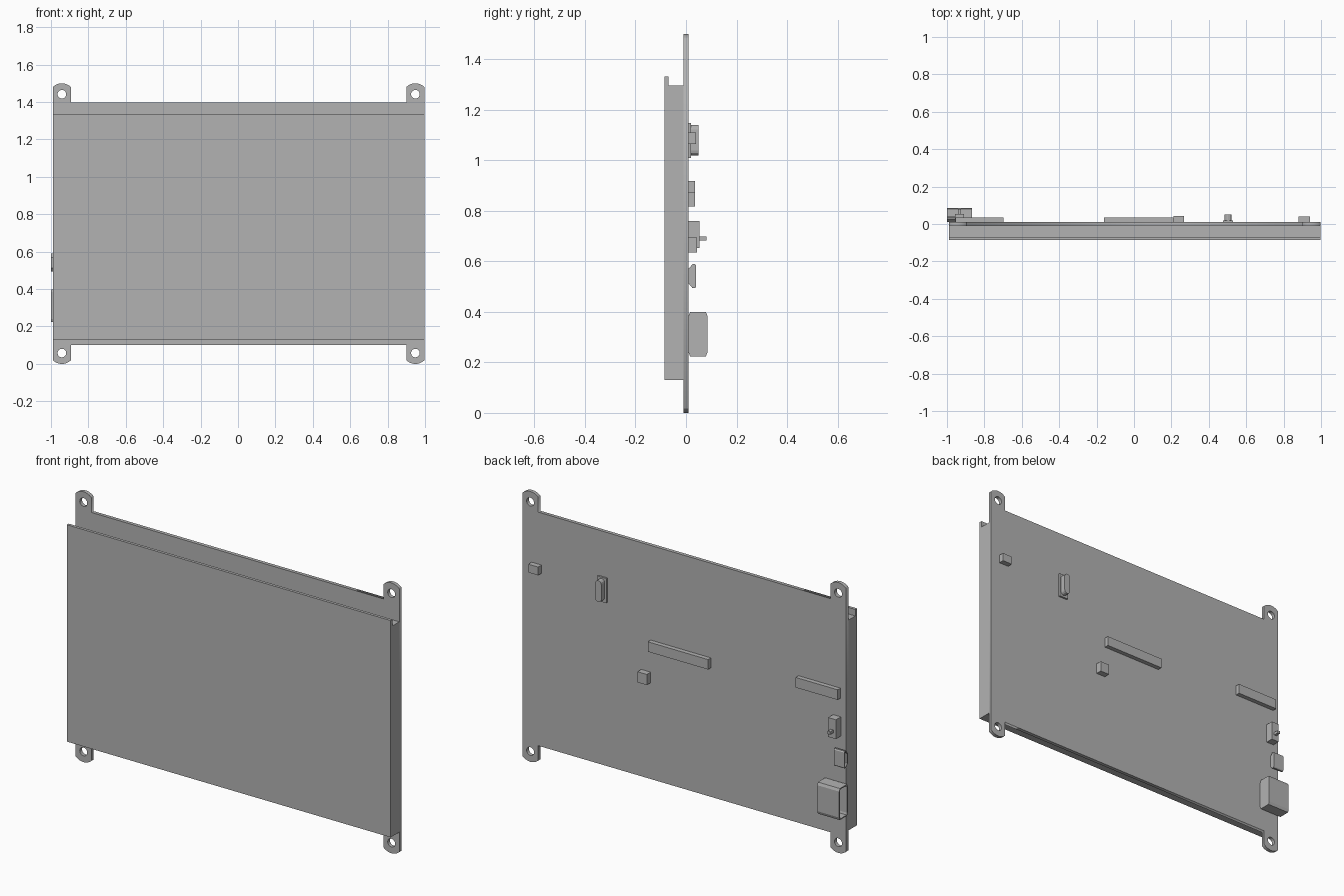
import bpy, bmesh, math
from mathutils import Matrix

old = bpy.data.objects.get("Cube")
if old:
    bpy.data.objects.remove(old, do_unlink=True)

grey = bpy.data.materials.new("plain grey")
grey.use_nodes = True
grey.diffuse_color = (0.45, 0.45, 0.45, 1)
grey.node_tree.nodes["Principled BSDF"].inputs["Base Color"].default_value = (0.45, 0.45, 0.45, 1)


def add_object(name, bm):
    bmesh.ops.recalc_face_normals(bm, faces=bm.faces)
    mesh = bpy.data.meshes.new(name)
    bm.to_mesh(mesh)
    bm.free()
    mesh.materials.append(grey)
    obj = bpy.data.objects.new(name, mesh)
    bpy.context.collection.objects.link(obj)
    return obj


def prism_x(name, profile, x0, x1, recess=None):
    """Extrude a (y, z) profile along x; recess = (wall, depth) hollows the x0 end."""
    bm = bmesh.new()
    end = bm.faces.new([bm.verts.new((x0, y, z)) for y, z in profile])
    far = [bm.verts.new((x1, y, z)) for y, z in profile]
    bm.faces.new(far)
    near = list(end.verts)
    for i in range(len(near)):
        j = (i + 1) % len(near)
        bm.faces.new((near[i], near[j], far[j], far[i]))
    bmesh.ops.recalc_face_normals(bm, faces=bm.faces)
    if recess:
        wall, depth = recess
        bmesh.ops.inset_region(bm, faces=[end], thickness=wall)
        inner = bmesh.ops.extrude_face_region(bm, geom=[end])["geom"]
        verts = [v for v in inner if isinstance(v, bmesh.types.BMVert)]
        bmesh.ops.translate(bm, verts=verts, vec=(depth, 0, 0))
        if end.is_valid:
            bmesh.ops.delete(bm, geom=[end], context='FACES_ONLY')
    return add_object(name, bm)


def box(name, x0, x1, y0, y1, z0, z1):
    return prism_x(name, [(y0, z0), (y1, z0), (y1, z1), (y0, z1)], x0, x1)


def rounded_post(name, x0, x1, y0, y1, z0, z1, steps=6):
    """Upright slot-shaped block with round ends, standing out along y."""
    cx, r = (x0 + x1) / 2, (x1 - x0) / 2
    bm = bmesh.new()
    ring = []
    for cz, start in ((z1 - r, 0), (z0 + r, math.pi)):
        for i in range(steps + 1):
            a = start + math.pi * i / steps
            ring.append(bm.verts.new((cx + r * math.cos(a), y0, cz + r * math.sin(a))))
    face = bm.faces.new(ring)
    top = bmesh.ops.extrude_face_region(bm, geom=[face])["geom"]
    bmesh.ops.translate(bm, verts=[v for v in top if isinstance(v, bmesh.types.BMVert)],
                        vec=(0, y1 - y0, 0))
    return add_object(name, bm)


# Circuit board: flat outline with four arched ears and mounting holes
LEFT, RIGHT, LOW, HIGH, EAR = -0.99, 0.997, 0.104, 1.398, 0.097
MID_Z = 0.75


def ear(inner_x, outer_x):
    """Top ear outline from inner_x to outer_x."""
    cx, half = (inner_x + outer_x) / 2, (outer_x - inner_x) / 2
    rad, base = 0.069, 1.431
    sweep = math.asin(half / rad)
    pts = [(inner_x, HIGH)]
    for i in range(13):
        a = sweep * (i / 6 - 1)
        pts.append((cx + rad * math.sin(a), base + rad * math.cos(a)))
    return pts + [(outer_x, HIGH)]


upper = ear(LEFT, LEFT + EAR)[1:] + ear(RIGHT - EAR, RIGHT)[:-1]
lower = [(x, 2 * MID_Z - z) for x, z in reversed(upper)]
outlines = [upper + lower]
for hx in (LEFT + EAR / 2, RIGHT - EAR / 2):
    for hz in (MID_Z - 0.692, MID_Z + 0.692):
        turn = [math.tau * i / 24 for i in range(24)]
        outlines.append([(hx + 0.023 * math.cos(a), hz + 0.023 * math.sin(a)) for a in turn])

curve = bpy.data.curves.new("circuit_board", 'CURVE')
curve.dimensions = '2D'
curve.fill_mode = 'BOTH'
curve.extrude = 0.01
curve.materials.append(grey)
for pts in outlines:
    spline = curve.splines.new('POLY')
    spline.points.add(len(pts) - 1)
    for p, (x, z) in zip(spline.points, pts):
        p.co = (x, z, 0, 1)
    spline.use_cyclic_u = True
board = bpy.data.objects.new("circuit_board", curve)
bpy.context.collection.objects.link(board)
board.matrix_world = Matrix.Rotation(math.pi / 2, 4, 'X')
bpy.context.view_layer.objects.active = board
board.select_set(True)
bpy.ops.object.convert(target='MESH')

# Display panel with a glass lip rising above its body
prism_x("display_panel", [(-0.01, 0.13), (-0.01, 1.297), (-0.07, 1.297), (-0.07, 1.333),
                          (-0.086, 1.333), (-0.086, 0.13)], LEFT, RIGHT)

# Header strips and small sockets on the back
box("long_header", -0.16, 0.21, 0.01, 0.035, 0.818, 0.873)
box("short_header", -0.955, -0.698, 0.01, 0.035, 0.862, 0.918)
box("small_socket", 0.21, 0.267, 0.01, 0.044, 0.636, 0.695)
box("corner_socket", 0.88, 0.94, 0.01, 0.04, 1.064, 1.11)

# Upright connector on a flange
box("connector_flange", 0.475, 0.53, 0.01, 0.02, 1.01, 1.147)
rounded_post("connector_body", 0.485, 0.522, 0.02, 0.05, 1.02, 1.14)

# Slide switch with its lever
box("switch_body", -0.957, -0.91, 0.01, 0.053, 0.652, 0.759)
box("switch_lever", -0.942, -0.926, 0.053, 0.081, 0.683, 0.699)

# Edge ports, hollow at the outer end
prism_x("small_port", [(0.01, 0.513), (0.01, 0.57), (0.026, 0.589), (0.036, 0.589),
                       (0.04, 0.583), (0.04, 0.5), (0.036, 0.494), (0.026, 0.494)],
        -1.0, -0.935, (0.005, 0.05))
prism_x("large_port", [(0.01, 0.24), (0.01, 0.384), (0.016, 0.399), (0.079, 0.399),
                       (0.085, 0.384), (0.085, 0.24), (0.079, 0.224), (0.016, 0.224)],
        -1.0, -0.865, (0.007, 0.11))
